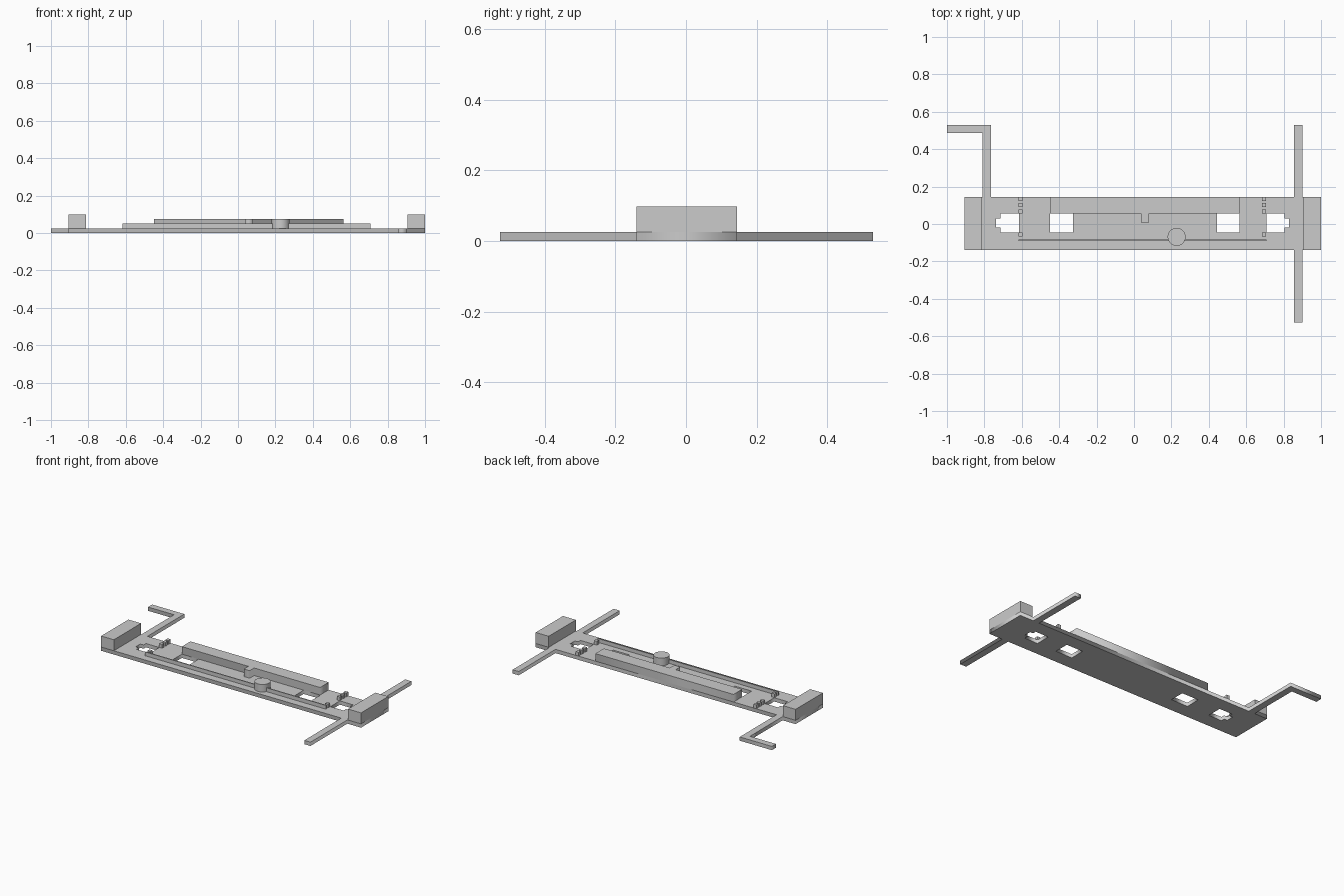
import bpy
import bmesh
from mathutils import Matrix

if "Cube" in bpy.data.objects:
    bpy.data.objects.remove(bpy.data.objects["Cube"])

T = 0.025  # plate thickness


def box(name, x0, x1, y0, y1, z0, z1):
    bm = bmesh.new()
    bmesh.ops.create_cube(bm, size=1, matrix=Matrix.LocRotScale(
        ((x0 + x1) / 2, (y0 + y1) / 2, (z0 + z1) / 2), None,
        (x1 - x0, y1 - y0, z1 - z0)))
    return finish(name, bm)


def finish(name, bm):
    me = bpy.data.meshes.new(name)
    bm.to_mesh(me)
    bm.free()
    ob = bpy.data.objects.new(name, me)
    bpy.context.collection.objects.link(ob)
    return ob


def slab(name, loops, z0, z1):
    """Flat plate from an outline followed by hole outlines."""
    cu = bpy.data.curves.new(name, 'CURVE')
    cu.dimensions = '2D'
    cu.fill_mode = 'BOTH'
    cu.extrude = (z1 - z0) / 2
    for pts in loops:
        sp = cu.splines.new('POLY')
        sp.points.add(len(pts) - 1)
        for p, (x, y) in zip(sp.points, pts):
            p.co = (x, y, 0, 1)
        sp.use_cyclic_u = True
    ob = bpy.data.objects.new(name, cu)
    ob.location.z = (z0 + z1) / 2
    bpy.context.collection.objects.link(ob)
    bpy.ops.object.select_all(action='DESELECT')
    ob.select_set(True)
    bpy.context.view_layer.objects.active = ob
    bpy.ops.object.convert(target='MESH')
    return ob


def rect(x0, x1, y0, y1):
    return [(x0, y0), (x1, y0), (x1, y1), (x0, y1)]


def notched(inner, outer, tip):
    """Window with a small central notch on its outer side."""
    return [(inner, -0.045), (outer, -0.045), (outer, -0.02), (tip, -0.02),
            (tip, 0.03), (outer, 0.03), (outer, 0.055), (inner, 0.055)]


# Base plate with both arms and four windows
outline = [(-0.905, -0.14), (0.855, -0.14), (0.855, -0.527), (0.9, -0.527),
           (0.9, -0.14), (1, -0.14), (1, 0.145), (0.9, 0.145), (0.9, 0.53),
           (0.855, 0.53), (0.855, 0.145), (-0.765, 0.145), (-0.765, 0.53),
           (-1, 0.53), (-1, 0.487), (-0.81, 0.487), (-0.81, 0.145),
           (-0.905, 0.145)]
slab("base_plate", [outline,
                    notched(-0.615, -0.713, -0.737),
                    rect(-0.45, -0.327, -0.045, 0.055),
                    rect(0.443, 0.565, -0.045, 0.055),
                    notched(0.708, 0.805, 0.828)], 0, T)

# End blocks
box("left_end_block", -0.905, -0.812, -0.14, 0.145, T, 0.098)
box("right_end_block", 0.905, 1.0, -0.14, 0.145, T, 0.098)

# Raised back bar with its central tab
slab("back_bar", [[(-0.45, 0.055), (0.037, 0.055), (0.037, 0.008),
                   (0.08, 0.008), (0.08, 0.055), (0.563, 0.055),
                   (0.563, 0.145), (-0.45, 0.145)]], T, 0.075)

# Thin front rail
box("front_rail", -0.617, 0.708, -0.09, -0.083, T, 0.05)

# Rows of small pins
for side, x in (("left", -0.617), ("right", 0.685)):
    for i, y in enumerate((-0.067, 0.056, 0.092, 0.124)):
        box(f"{side}_pin_{i + 1}", x, x + 0.022, y, y + 0.021, T, 0.05)

# Round button
bm = bmesh.new()
bmesh.ops.create_cone(bm, cap_ends=True, segments=48, radius1=0.048,
                      radius2=0.048, depth=0.05,
                      matrix=Matrix.Translation((0.228, -0.069, 0.05)))
button = finish("round_button", bm)
bpy.ops.object.select_all(action='DESELECT')
button.select_set(True)
bpy.context.view_layer.objects.active = button
bpy.ops.object.shade_smooth_by_angle()
